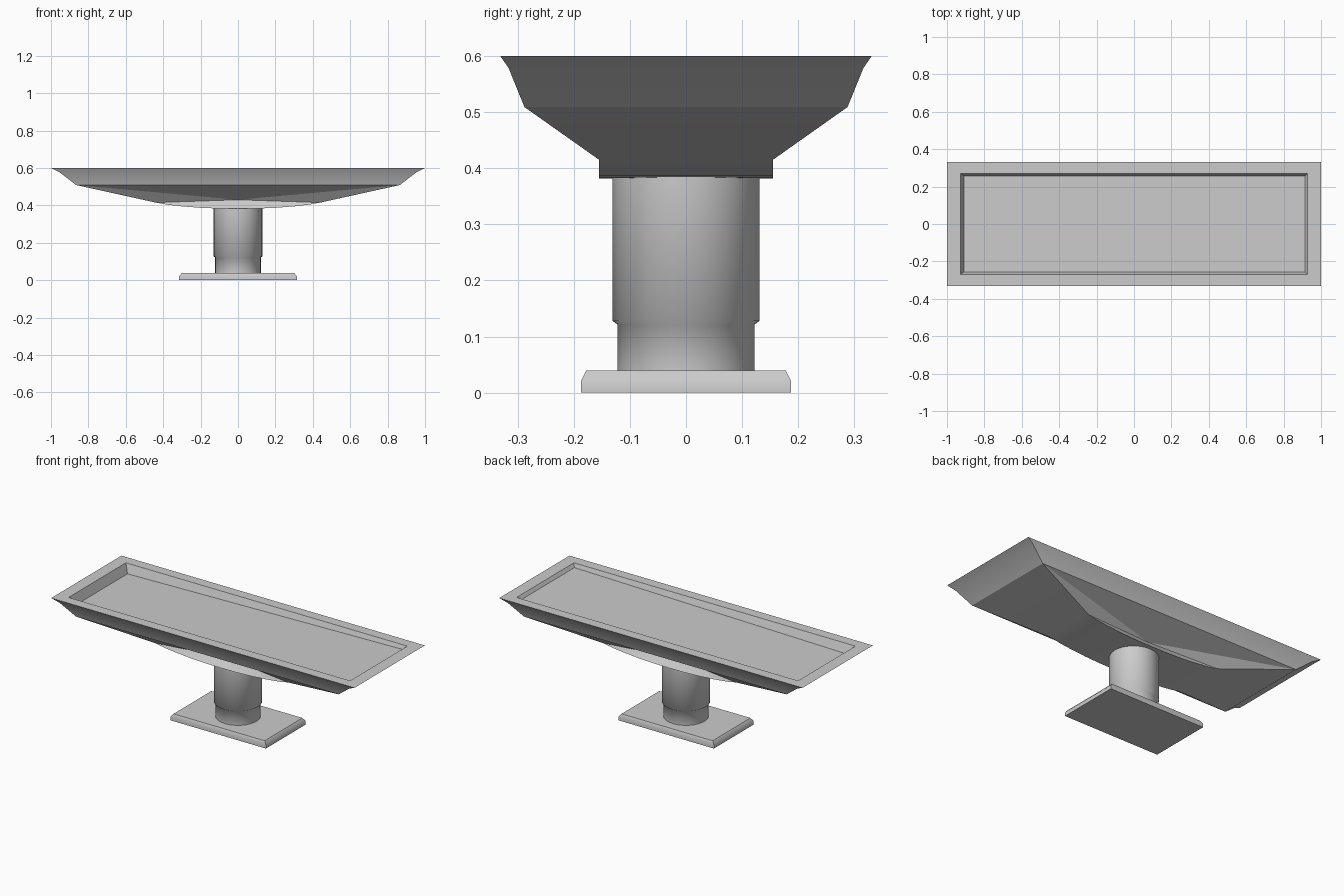
import bpy, bmesh, math

if "Cube" in bpy.data.objects:
    bpy.data.objects.remove(bpy.data.objects["Cube"])


def finish(name, bm, angle):
    bmesh.ops.recalc_face_normals(bm, faces=bm.faces)
    mesh = bpy.data.meshes.new(name)
    bm.to_mesh(mesh)
    bm.free()
    ob = bpy.data.objects.new(name, mesh)
    bpy.context.collection.objects.link(ob)
    bpy.ops.object.select_all(action='DESELECT')
    ob.select_set(True)
    bpy.context.view_layer.objects.active = ob
    bpy.ops.object.shade_smooth_by_angle(angle=math.radians(angle))
    return ob


def bridge(bm, rings):
    for a, b in zip(rings, rings[1:]):
        n = len(a)
        for i in range(n):
            j = (i + 1) % n
            bm.faces.new((a[i], a[j], b[j], b[i]))


def rect(bm, x, y, z):
    return [bm.verts.new((sx * x, sy * y, z))
            for sx, sy in ((-1, -1), (1, -1), (1, 1), (-1, 1))]


# Tray: recessed floor, rim and flared outer walls
bm = bmesh.new()
rings = [rect(bm, *r) for r in (
    (0.908, 0.256, 0.545), (0.928, 0.27, 0.60), (1.0, 0.331, 0.60),
    (0.955, 0.316, 0.578), (0.866, 0.288, 0.509))]
# Floor slopes: deep at the left end, shallow at the right
for v in rings[0]:
    if v.co.x > 0:
        v.co.x, v.co.z = 0.915, 0.58
bridge(bm, rings)
bm.faces.new(rings[0])
low = rings[-1]

# Curved belly under the tray, with a recessed point on each long side
half = [(0.44, 0.415), (0.38, 0.404), (0.30, 0.395), (0.20, 0.387), (0.10, 0.383)]
belly = [(-x, z) for x, z in half] + [(0, 0.382)] + half[::-1]
front, back = ([bm.verts.new((x, y, z)) for x, z in belly]
               for y in (-0.155, 0.155))
for i in range(len(belly) - 1):
    bm.faces.new((front[i], front[i + 1], back[i + 1], back[i]))
bm.faces.new((low[0], low[3], back[0], front[0]))
bm.faces.new((low[1], low[2], back[-1], front[-1]))
for edge, left, right, y in ((front, low[0], low[1], -0.114),
                             (back, low[3], low[2], 0.114)):
    apex = bm.verts.new((0, y, 0.43))
    chain = [left] + edge + [right]
    for a, b in zip(chain, chain[1:]):
        bm.faces.new((a, b, apex))
    bm.faces.new((left, right, apex))
finish("tray", bm, 20)

# Stepped round column
bm = bmesh.new()
N = 32
rings = [[bm.verts.new((r * math.cos(2 * math.pi * i / N),
                        r * math.sin(2 * math.pi * i / N), z))
          for i in range(N)]
         for r, z in ((0.122, 0.035), (0.122, 0.121), (0.131, 0.128), (0.131, 0.39))]
bridge(bm, rings)
bm.faces.new(rings[0])
bm.faces.new(rings[-1])
finish("column", bm, 60)

# Foot plate with chamfered top edge
bm = bmesh.new()
rings = [rect(bm, *r) for r in (
    (0.315, 0.187, 0), (0.315, 0.187, 0.021), (0.30, 0.178, 0.039))]
bridge(bm, rings)
bm.faces.new(rings[0])
bm.faces.new(rings[-1])
finish("foot_plate", bm, 45)
